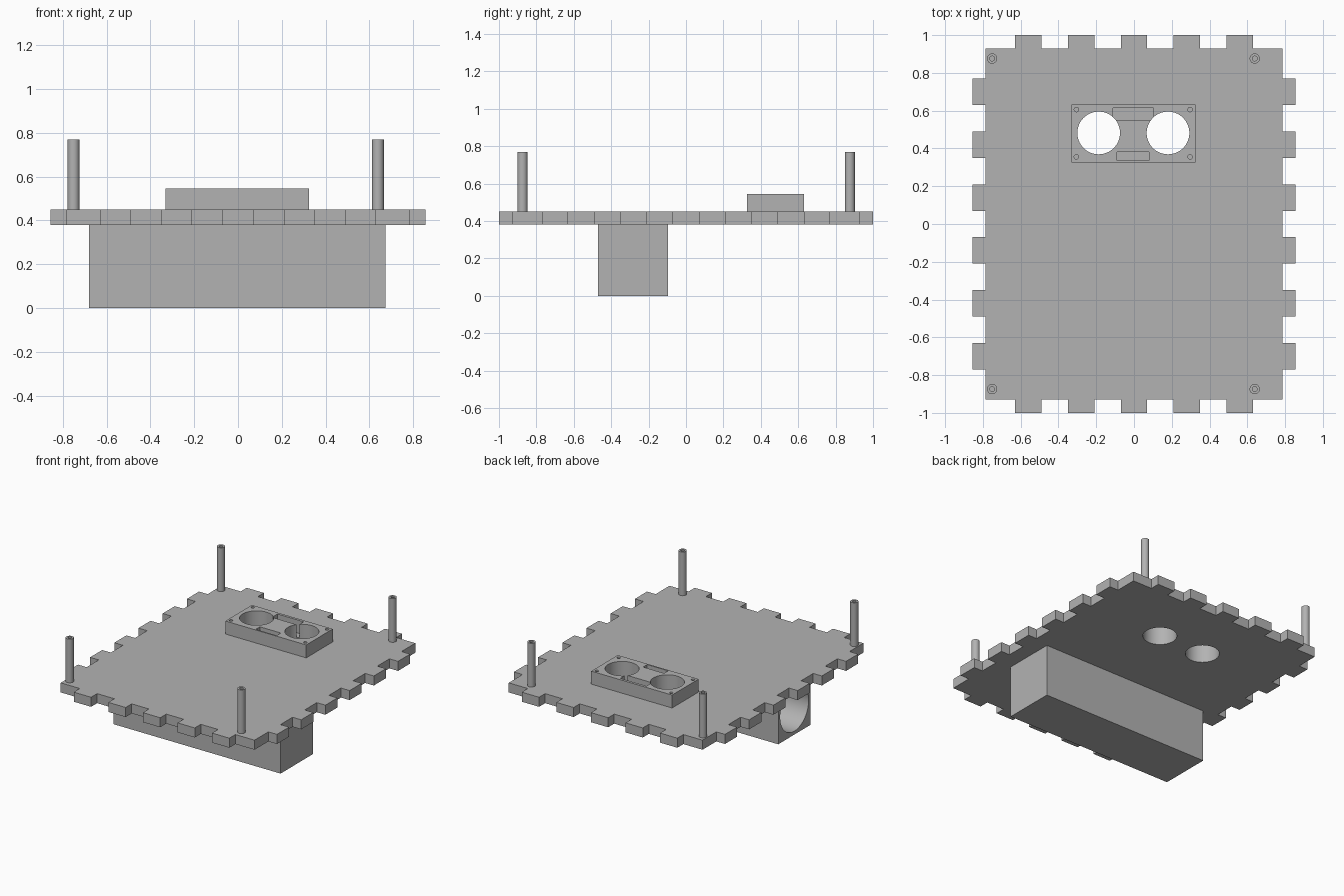
import bpy
import bmesh
from mathutils import Matrix, Vector

cube = bpy.data.objects.get("Cube")
if cube:
    bpy.data.objects.remove(cube, do_unlink=True)

GREY = (0.45, 0.45, 0.45, 1.0)
grey = bpy.data.materials.new("plain grey")
grey.use_nodes = True
grey.diffuse_color = GREY
grey.node_tree.nodes["Principled BSDF"].inputs["Base Color"].default_value = GREY


def make_object(name, bm):
    bmesh.ops.recalc_face_normals(bm, faces=bm.faces)
    mesh = bpy.data.meshes.new(name)
    bm.to_mesh(mesh)
    bm.free()
    mesh.materials.append(grey)
    ob = bpy.data.objects.new(name, mesh)
    bpy.context.scene.collection.objects.link(ob)
    return ob


def box(name, low, high):
    low, high = Vector(low), Vector(high)
    bm = bmesh.new()
    bmesh.ops.create_cube(bm, size=1, matrix=Matrix.Translation((low + high) / 2)
                          @ Matrix.Diagonal((*(high - low), 1)))
    return make_object(name, bm)


def rod(name, start, end, radius, sides=64):
    start, end = Vector(start), Vector(end)
    axis = end - start
    turn = Vector((0, 0, 1)).rotation_difference(axis).to_matrix().to_4x4()
    bm = bmesh.new()
    bmesh.ops.create_cone(bm, cap_ends=True, segments=sides, radius1=radius,
                          radius2=radius, depth=axis.length,
                          matrix=Matrix.Translation((start + end) / 2) @ turn)
    return make_object(name, bm)


def activate(ob):
    bpy.ops.object.select_all(action='DESELECT')
    ob.select_set(True)
    bpy.context.view_layer.objects.active = ob


def cut(ob, cutters):
    activate(ob)
    for cutter in cutters:
        cutter.hide_render = True
        mod = ob.modifiers.new("cut", 'BOOLEAN')
        mod.operation = 'DIFFERENCE'
        mod.solver = 'EXACT'
        mod.object = cutter
        bpy.ops.object.modifier_apply(modifier=mod.name)
        bpy.data.objects.remove(cutter, do_unlink=True)
    bpy.ops.object.shade_smooth_by_angle(angle=0.6)


PLATE_LOW, PLATE_TOP = 0.38, 0.45
HALF_X, HALF_Y, TAB, HALF_TAB, PITCH = 0.785, 0.93, 0.07, 0.07, 0.28


def edge_run(count, half_along, out):
    """Corner point and finger tabs of one side, as (along, outward) pairs."""
    run = [(-half_along, out)]
    for i in range(count):
        mid = (i - (count - 1) / 2) * PITCH
        a, b = mid - HALF_TAB, mid + HALF_TAB
        run += [(a, out), (a, out + TAB), (b, out + TAB), (b, out)]
    return run


# Base plate with finger-joint tabs all round
front_back = edge_run(5, HALF_X, HALF_Y)
sides = edge_run(6, HALF_Y, HALF_X)
outline = ([(s, -o) for s, o in front_back] + [(o, s) for s, o in sides]
           + [(-s, o) for s, o in front_back] + [(-o, -s) for s, o in sides])
bm = bmesh.new()
face = bm.faces.new([bm.verts.new((x, y, PLATE_LOW)) for x, y in outline])
top = bmesh.ops.extrude_face_region(bm, geom=[face])["geom"]
bmesh.ops.translate(bm, vec=(0, 0, PLATE_TOP - PLATE_LOW),
                    verts=[v for v in top if isinstance(v, bmesh.types.BMVert)])
plate = make_object("base_plate", bm)

# Sensor holder
holder = box("sensor_holder", (-0.33, 0.325, PLATE_TOP), (0.325, 0.632, 0.545))


def eye_cutters():
    return [rod("eye_cutter", (x, 0.482, 0.3), (x, 0.482, 0.7), 0.113)
            for x in (-0.187, 0.18)]


cut(plate, eye_cutters())
screw_holes = [rod("screw_cutter", (x, y, 0.4), (x, y, 0.6), 0.012, 24)
               for x in (-0.305, 0.297) for y in (0.355, 0.606)]
slots = [box("slot_cutter", (-0.11, 0.55, 0.4), (0.102, 0.613, 0.6)),
         box("slot_cutter", (-0.09, 0.335, 0.4), (0.08, 0.382, 0.6))]
cut(holder, eye_cutters() + screw_holes + slots)

# Hollow standoff posts
for x, side in ((-0.751, "right"), (0.639, "left")):
    for y, end in ((-0.874, "front"), (0.876, "back")):
        post = rod(f"post_{end}_{side}", (x, y, PLATE_TOP), (x, y, 0.77), 0.027, 32)
        cut(post, [rod("bore_cutter", (x, y, 0.4), (x, y, 0.8), 0.013, 24)])

# Lower housing, bored from its right end
housing = box("lower_housing", (-0.68, -0.47, 0), (0.674, -0.096, PLATE_LOW))
cut(housing, [rod("bore_cutter", (-0.8, -0.283, 0.19), (0.65, -0.283, 0.19), 0.165)])
